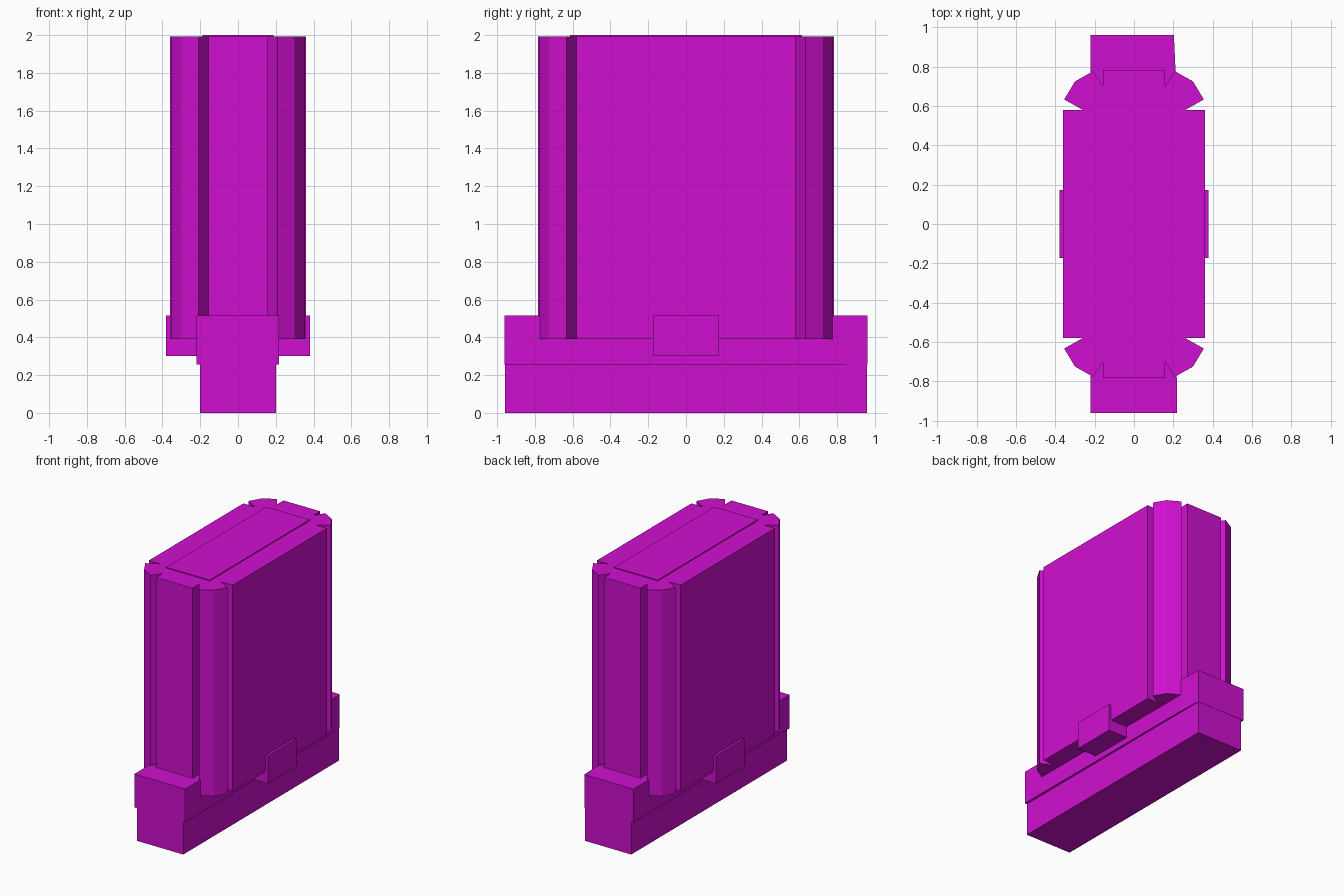
import bpy
import bmesh

if "Cube" in bpy.data.objects:
    bpy.data.objects.remove(bpy.data.objects["Cube"], do_unlink=True)

# Single flat colour
magenta = bpy.data.materials.new("magenta")
magenta.use_nodes = True
colour = (0.63, 0.005, 0.63, 1)
magenta.diffuse_color = colour
magenta.node_tree.nodes["Principled BSDF"].inputs["Base Color"].default_value = colour


def prism(name, outline, bottom, top):
    """Extrude a flat xy outline from bottom to top as a closed solid."""
    bm = bmesh.new()
    face = bm.faces.new([bm.verts.new((x, y, bottom)) for x, y in outline])
    extruded = bmesh.ops.extrude_face_region(bm, geom=[face])["geom"]
    moved = [v for v in extruded if isinstance(v, bmesh.types.BMVert)]
    bmesh.ops.translate(bm, verts=moved, vec=(0, 0, top - bottom))
    bmesh.ops.recalc_face_normals(bm, faces=bm.faces[:])
    mesh = bpy.data.meshes.new(name)
    bm.to_mesh(mesh)
    bm.free()
    mesh.materials.append(magenta)
    obj = bpy.data.objects.new(name, mesh)
    bpy.context.collection.objects.link(obj)
    return obj


def rectangle(x, y):
    return [(-x, -y), (x, -y), (x, y), (-x, y)]


# Foot and the slightly wider collar, which narrows at one back corner
prism("foot", rectangle(0.2, 0.958), 0, 0.255)
prism("collar", [(-0.22, -0.96), (0.218, -0.96), (0.212, 0.76),
                 (0.203, 0.96), (-0.22, 0.96)], 0.255, 0.515)

# Tall body: one quarter of the grooved outline, mirrored to all four corners
quarter = [(0.36, 0.58), (0.26, 0.58), (0.355, 0.633), (0.3, 0.725),
           (0.208, 0.777), (0.157, 0.7), (0.157, 0.783)]
half = quarter + [(-x, y) for x, y in reversed(quarter)]
prism("body", half + [(-x, -y) for x, y in half], 0.39, 1.993)

# Thin panel on the top
prism("top_panel", rectangle(0.187, 0.615), 1.993, 2.0)

# Side latch block passing through the collar
prism("side_latches", rectangle(0.38, 0.174), 0.3, 0.515)
